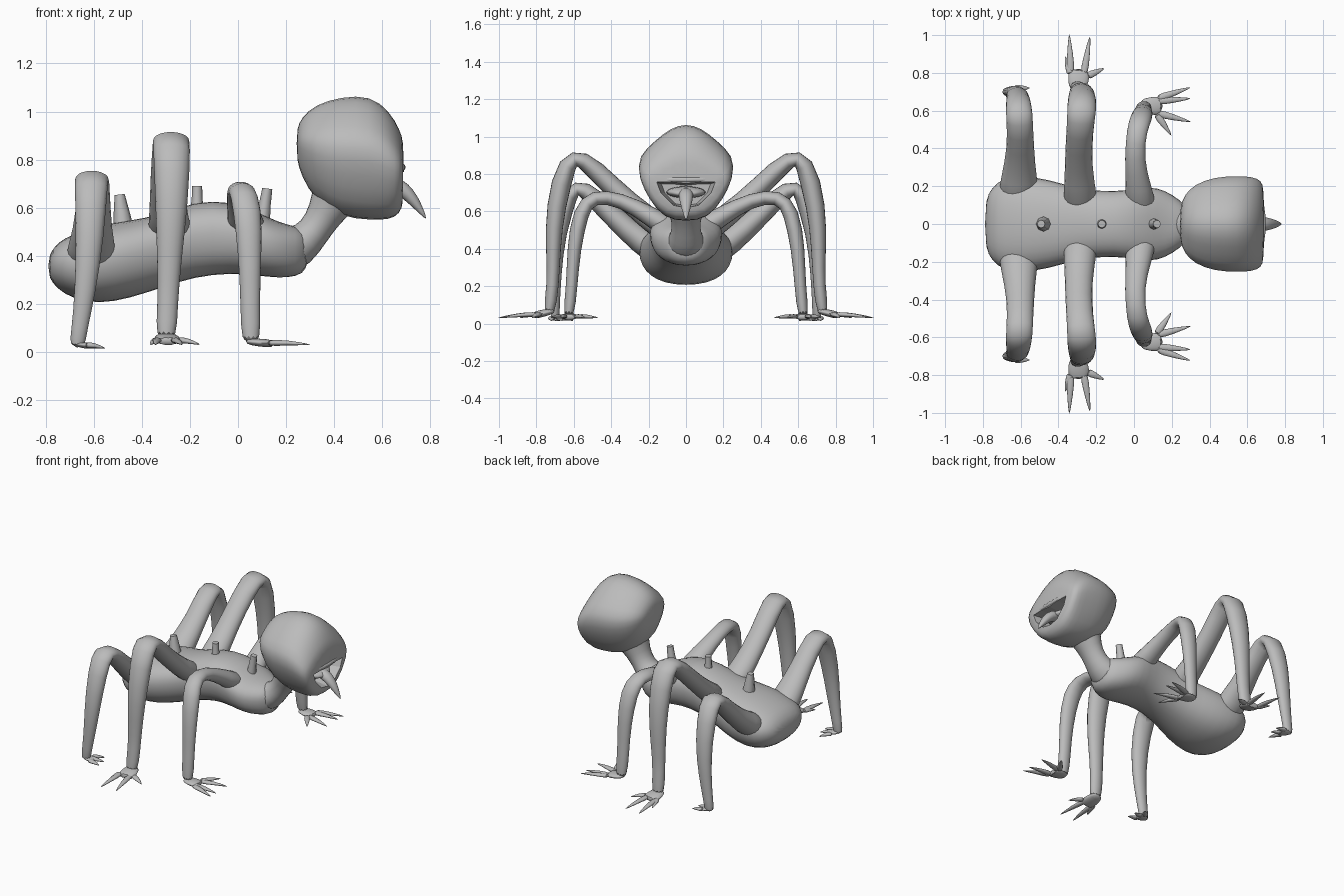
import bpy, bmesh, math
from mathutils import Vector

if "Cube" in bpy.data.objects:
    bpy.data.objects.remove(bpy.data.objects["Cube"])

skin = bpy.data.materials.new("grey_skin")
skin.diffuse_color = (0.5, 0.5, 0.5, 1)
skin.use_nodes = True
skin.node_tree.nodes["Principled BSDF"].inputs["Base Color"].default_value = skin.diffuse_color


def loft(name, rings, subsurf=1, mirror=False, angle=85):
    """Skin a list of equal-length point rings and cap both ends."""
    bm = bmesh.new()
    loops = [[bm.verts.new(p) for p in r] for r in rings]
    n = len(loops[0])
    for a, b in zip(loops, loops[1:]):
        for i in range(n):
            bm.faces.new((a[i], a[(i + 1) % n], b[(i + 1) % n], b[i]))
    bm.faces.new(loops[0][::-1])
    bm.faces.new(loops[-1])
    bmesh.ops.recalc_face_normals(bm, faces=bm.faces)
    me = bpy.data.meshes.new(name)
    bm.to_mesh(me)
    bm.free()
    me.materials.append(skin)
    ob = bpy.data.objects.new(name, me)
    bpy.context.collection.objects.link(ob)
    if angle:
        bpy.ops.object.select_all(action='DESELECT')
        ob.select_set(True)
        bpy.context.view_layer.objects.active = ob
        bpy.ops.object.shade_smooth_by_angle(angle=math.radians(angle))
    if mirror:
        m = ob.modifiers.new("mirror", 'MIRROR')
        m.use_axis = (False, True, False)
        m.use_mirror_merge = False
    if subsurf:
        m = ob.modifiers.new("smooth", 'SUBSURF')
        m.levels = m.render_levels = subsurf
    return ob


def tube(name, path, side, flat=1.0, sides=10, **kw):
    """Tapered tube through (x, y, z, radius along side); the other radius is flat times that."""
    pts = [Vector(p[:3]) for p in path]
    rings = []
    for i, p in enumerate(path):
        t = (pts[min(i + 1, len(pts) - 1)] - pts[max(i - 1, 0)]).normalized()
        s = Vector(side)
        s = (s - t * s.dot(t)).normalized()
        n = t.cross(s) * flat
        rings.append([pts[i] + (s * math.cos(a) + n * math.sin(a)) * p[3]
                      for a in (2 * math.pi * k / sides for k in range(sides))])
    return loft(name, rings, **kw)


# body: x, bottom, top, half width
sections = [(-.79, .31, .40, .13), (-.75, .26, .46, .20), (-.69, .22, .49, .25),
            (-.58, .195, .53, .26), (-.45, .22, .55, .24), (-.33, .26, .57, .20),
            (-.18, .31, .63, .175), (-.03, .325, .63, .18), (.08, .315, .585, .205),
            (.17, .305, .54, .18), (.24, .31, .525, .13), (.295, .34, .50, .085)]


def body_ring(x, lo, hi, w, sides=16):
    mid = lo + (hi - lo) * (.6 + .05 * x)
    ring = []
    for k in range(sides):
        c, s = math.cos(k * 2 * math.pi / sides), math.sin(k * 2 * math.pi / sides)
        ring.append((x, w * math.copysign(abs(c) ** .85, c),
                     mid + (hi - mid if s > 0 else mid - lo) * math.copysign(abs(s) ** .9, s)))
    return ring


loft("body", [body_ring(*s) for s in sections])

# neck
tube("neck", [(.18, 0, .42, .13), (.26, 0, .44, .10), (.315, 0, .50, .078),
              (.36, 0, .57, .082), (.41, 0, .66, .125), (.45, 0, .74, .13)],
     (0, 1, 0), flat=.9, sides=12)

# head: one angular outline scaled along x (x, bottom, top, half width)
half = [(0, 1), (.32, .95), (.62, .83), (1, .66), (.98, .47), (.78, .24), (.46, .02), (0, -.01)]
outline = half + [(-y, z) for y, z in half[-2:0:-1]]
head_sections = [(.243, .80, .93, .09), (.265, .73, .98, .155), (.32, .63, 1.035, .215),
                 (.43, .56, 1.07, .255), (.55, .55, 1.075, .26), (.63, .55, 1.01, .255),
                 (.672, .575, .93, .235), (.69, .62, .88, .20)]
head = loft("head", [[(x, y * w, lo + z * (hi - lo)) for y, z in outline]
                     for x, lo, hi, w in head_sections])

# mouth cavity cutter
mouth = [(0, .755), (.09, .765), (.175, .765), (.15, .70), (.075, .625), (0, .61)]
mouth += [(-y, z) for y, z in mouth[-2:0:-1]]
cutter = loft("mouth_cutter", [[(x, y * k, .69 + (z - .69) * k) for y, z in mouth]
                               for x, k in ((.58, .75), (.80, 1.05))], subsurf=0, angle=0)
cutter.hide_render = True
cutter.display_type = 'WIRE'
cut = head.modifiers.new("mouth", 'BOOLEAN')
cut.operation, cut.solver, cut.object = 'DIFFERENCE', 'EXACT', cutter


# lips: half a path, reflected to the other side
def lip(name, path, side):
    other = [(x, -y, z, r) for x, y, z, r in path[-2::-1]]
    tube(name, path + other, side, sides=8)


lip("upper_lip", [(.65, -.19, .755, .011), (.68, -.10, .775, .015), (.684, 0, .765, .016)], (0, 0, 1))
lip("lower_lip", [(.65, -.185, .75, .01), (.668, -.14, .685, .014), (.655, -.075, .62, .016),
                  (.65, 0, .605, .016)], (1, 0, 0))

# tongue
tube("tongue_root", [(.57, 0, .70, .13), (.63, 0, .705, .105), (.68, 0, .69, .045)], (0, 1, 0), flat=.3)
tube("tongue", [(.62, 0, .70, .04), (.67, 0, .69, .042), (.71, 0, .655, .036),
                (.745, 0, .61, .024), (.783, 0, .553, .004)], (0, 1, 0), flat=.85)

# back spikes: base x, base z, tip x, tip z, base radius
for i, (x, z, tx, tz, r) in enumerate([(-.475, .50, -.492, .655, .045), (-.17, .58, -.17, .69, .03),
                                       (.10, .54, .122, .68, .033)]):
    tube(f"back_spike_{i + 1}", [(x, 0, z, r), ((x + tx) / 2, 0, (z + tz) / 2, r * .75), (tx, 0, tz, .021)],
         (0, 1, 0), sides=8, subsurf=0, angle=50)


# legs: hip to ankle, each with x, y, z, radius along x
def leg(name, path):
    tube(name, path, (1, 0, 0), flat=.76, mirror=True)


leg("rear_leg", [(-.61, .10, .36, .13), (-.61, .24, .44, .10), (-.60, .40, .58, .075),
                 (-.605, .55, .735, .074), (-.61, .62, .72, .074), (-.615, .69, .48, .062),
                 (-.635, .70, .25, .046), (-.66, .70, .09, .034), (-.67, .70, .015, .036)])
leg("middle_leg", [(-.28, .08, .48, .11), (-.29, .21, .565, .082), (-.295, .40, .735, .074),
                   (-.28, .56, .895, .077), (-.275, .635, .88, .084), (-.275, .70, .62, .072),
                   (-.285, .71, .40, .055), (-.292, .71, .20, .043), (-.30, .735, .04, .05)])
leg("front_leg", [(.04, .06, .49, .10), (.025, .19, .575, .07), (0, .35, .665, .054),
                  (.015, .50, .685, .056), (.04, .565, .60, .064), (.05, .60, .40, .051),
                  (.05, .61, .20, .041), (.055, .63, .02, .046)])


# hands: palm start, palm end, palm half width, finger tips at height z
def hand(name, start, end, w, z, tips):
    a, b = Vector(start), Vector(end)
    d = (b - a).normalized()
    side = Vector((d.y, -d.x, 0)).normalized()
    tube(f"{name}_palm", [(*a, w * .6), (*((a + b) / 2), w * .85), (*(b + d * .015), w * .9)],
         side, flat=.35, mirror=True)
    for i, (x, y) in enumerate(tips):
        tip = Vector((x, y, z))
        off = max(-.6, min(.6, (tip - b).dot(side) / (w * 1.6)))
        base = b + side * off * w - d * .025
        f = tip - base
        middle = base + f * .5 + Vector((0, 0, .006))
        tube(f"{name}_finger_{i + 1}", [(*base, .026), (*middle, .018), (*tip, .003)],
             (f.y, -f.x, 0), flat=.65, sides=8, mirror=True)


hand("rear", (-.68, .70, .035), (-.62, .685, .025), .045, .015, [(-.55, .72), (-.555, .66), (-.59, .60)])
hand("middle", (-.30, .70, .07), (-.29, .81, .045), .07, .03,
     [(-.365, .89), (-.343, 1.01), (-.232, 1.0), (-.155, .825)])
hand("front", (.03, .625, .045), (.14, .625, .035), .06, .03,
     [(.305, .725), (.305, .665), (.305, .54), (.20, .465)])
